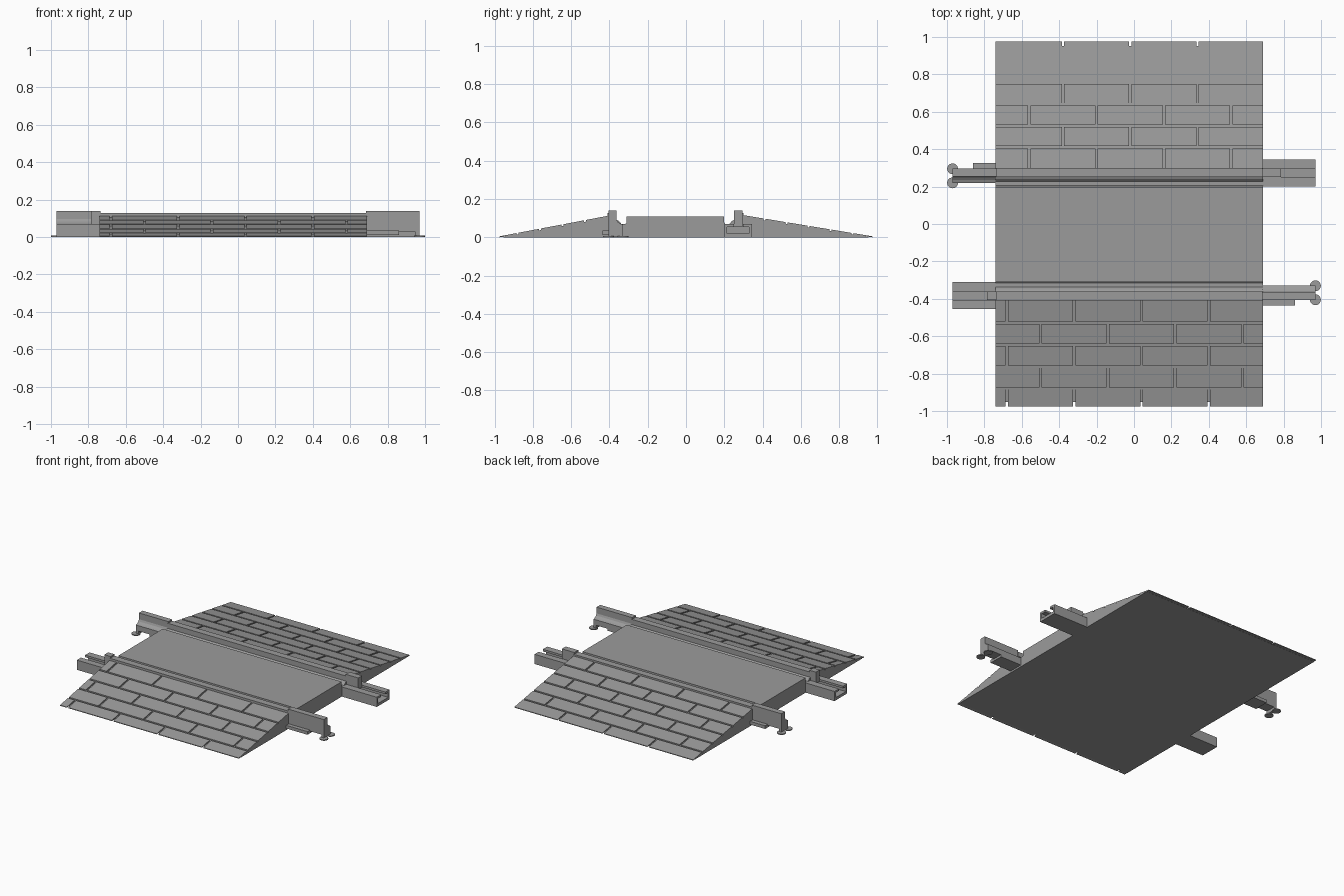
import bpy, bmesh, math

if "Cube" in bpy.data.objects:
    bpy.data.objects.remove(bpy.data.objects["Cube"])

X0, X1 = -0.74, 0.69          # sides of the crossing body
YC = -0.055                   # the two rails mirror by half a turn about this line
GROOVE, DEPTH = 0.012, 0.009

grey = bpy.data.materials.new("stone grey")
grey.diffuse_color = (0.33, 0.33, 0.33, 1)
grey.use_nodes = True
grey.node_tree.nodes["Principled BSDF"].inputs["Base Color"].default_value = grey.diffuse_color


def finish(name, bm):
    bmesh.ops.recalc_face_normals(bm, faces=bm.faces)
    me = bpy.data.meshes.new(name)
    bm.to_mesh(me)
    bm.free()
    me.materials.append(grey)
    ob = bpy.data.objects.new(name, me)
    bpy.context.collection.objects.link(ob)
    return ob


def add_prism(bm, profile, xa, xb):
    """Extrude a (y, z) profile along x."""
    a = [bm.verts.new((xa, y, z)) for y, z in profile]
    b = [bm.verts.new((xb, y, z)) for y, z in profile]
    n = len(profile)
    bm.faces.new(a)
    bm.faces.new(b[::-1])
    for i in range(n):
        j = (i + 1) % n
        bm.faces.new((a[i], b[i], b[j], a[j]))


def prism(name, profile, xa, xb):
    bm = bmesh.new()
    add_prism(bm, profile, xa, xb)
    return finish(name, bm)


def rect(ya, yb, za, zb):
    return [(ya, za), (yb, za), (yb, zb), (ya, zb)]


# Deck between the rails, with a flangeway on each side
prism("deck", [(-0.365, 0), (0.255, 0), (0.255, 0.092), (0.24, 0.085), (0.226, 0.07),
               (0.205, 0.07), (0.198, 0.08), (0.198, 0.108), (-0.31, 0.108),
               (-0.31, 0.075), (-0.316, 0.07), (-0.338, 0.07), (-0.35, 0.085),
               (-0.365, 0.092)], X0, X1)


# Brick-paved ramps
def ramp(side, toe, crest, z_crest, rows, first_joint):
    d = 1 if crest > toe else -1

    def z(y):
        return 0.005 + (z_crest - 0.005) * (y - toe) / (crest - toe)

    start = toe + d * 0.022
    prism(side + "_ramp_bed", [(start, 0), (crest, 0), (crest, z_crest - DEPTH),
                               (start, max(0.001, z(start) - DEPTH))], X0, X1)
    bm = bmesh.new()
    for r in range(len(rows) - 1):
        ya = rows[r] + (d * GROOVE / 2 if r else 0)
        yb = rows[r + 1] - (d * GROOVE / 2 if r < len(rows) - 2 else 0)
        prof = [(ya, max(0, z(ya) - DEPTH - 0.002)), (yb, max(0, z(yb) - DEPTH - 0.002)),
                (yb, z(yb)), (ya, z(ya))]
        start_x = first_joint + (0.18 if r % 2 else 0)
        joints = [start_x + 0.36 * k for k in range(-1, 5)]
        joints = [j for j in joints if X0 + 0.02 < j < X1 - 0.02]
        left = X0
        for j in joints:
            add_prism(bm, prof, left, j - GROOVE / 2)
            left = j + GROOVE / 2
        add_prism(bm, prof, left, X1)
    finish(side + "_ramp_bricks", bm)


ramp("front", -0.975, -0.41, 0.112, [-0.975, -0.88, -0.763, -0.645, -0.528, -0.41], -0.68)
ramp("back", 0.975, 0.298, 0.116, [0.975, 0.87, 0.755, 0.64, 0.525, 0.41, 0.298], -0.38)


# Rails, sockets and hooks: built for the front, turned half way round for the back
def rail(side, turn, hook_x, socket_x):
    parts = []

    def part(name, profile, xa, xb):
        parts.append(prism(side + "_" + name, profile, xa, xb))

    ya, yb = -0.41, -0.362
    part("rail", rect(ya, yb, 0, 0.128), -socket_x, hook_x)
    # raised rail stub above the socket
    part("rail_stub", rect(ya + 0.004, yb, 0.055, 0.14), -0.785, -socket_x + 0.005)
    # slotted socket channel
    part("socket", [(-0.455, 0), (-0.31, 0), (-0.31, 0.07), (-0.36, 0.07), (-0.36, 0.055),
                    (-0.325, 0.055), (-0.325, 0.02), (-0.44, 0.02), (-0.44, 0.055),
                    (-0.408, 0.055), (-0.408, 0.07), (-0.455, 0.07)], -0.97, -socket_x)
    # tall rail end with a lower inner shoulder
    part("rail_end", [(-0.406, 0.027), (-0.33, 0.027), (-0.33, 0.066), (-0.345, 0.072),
                      (-0.358, 0.082), (-0.364, 0.095), (-0.364, 0.14), (-0.406, 0.14)],
         hook_x - 0.005, 0.97)
    part("rail_foot", rect(-0.435, -0.33, 0.012, 0.035), hook_x, 0.86)
    # hook neck and its two flat discs
    part("hook_neck", rect(-0.406, -0.33, 0.004, 0.028), 0.95, 0.97)
    for i, y in enumerate((-0.405, -0.33)):
        bm = bmesh.new()
        bmesh.ops.create_cone(bm, cap_ends=True, segments=24, radius1=0.029,
                              radius2=0.029, depth=0.007)
        bmesh.ops.translate(bm, verts=bm.verts, vec=(0.97, y, 0.0035))
        parts.append(finish(f"{side}_hook_disc_{i + 1}", bm))
    if turn:
        for ob in parts:
            ob.rotation_euler.z = math.pi
            ob.location.y = 2 * YC


rail("front", False, X1, -X0)
rail("back", True, -X0, X1)
